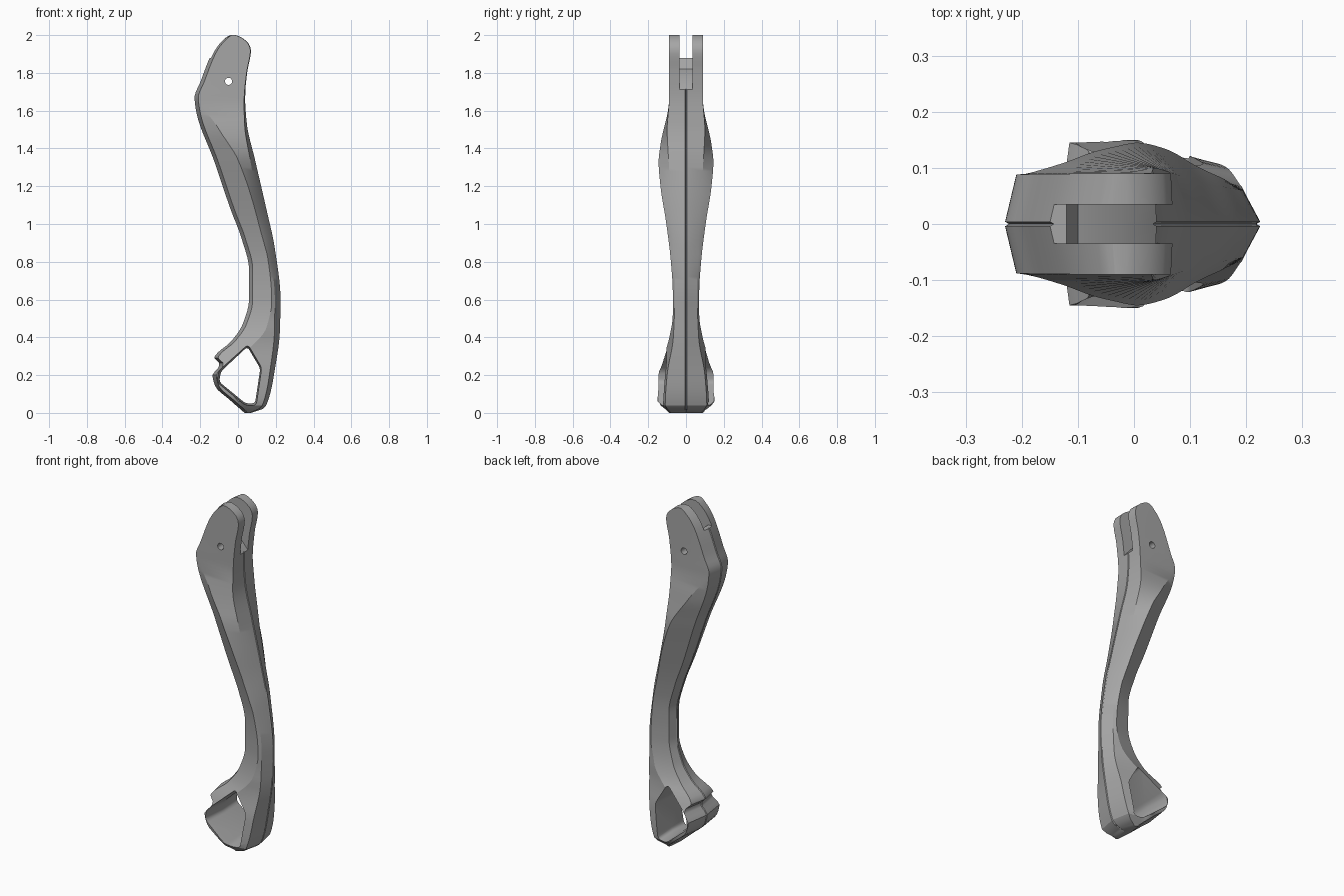
import bpy
import bmesh
import math
from mathutils import Vector

default = bpy.data.objects.get("Cube")
if default:
    bpy.data.objects.remove(default, do_unlink=True)

grey = bpy.data.materials.new("satin grey")
grey.use_nodes = True
colour = (0.38, 0.38, 0.38, 1)
grey.diffuse_color = colour
grey.node_tree.nodes["Principled BSDF"].inputs["Base Color"].default_value = colour


def smooth_profile(*keys):
    """Return a smooth function of height that never overshoots its keys."""
    heights = [k[0] for k in keys]
    values = [k[1] for k in keys]
    slopes = [(values[i + 1] - values[i]) / (heights[i + 1] - heights[i])
              for i in range(len(keys) - 1)]
    tangents = [slopes[0]]
    for before, after in zip(slopes, slopes[1:]):
        same_way = before * after > 0
        tangents.append(2 * before * after / (before + after) if same_way else 0)
    tangents.append(slopes[-1])

    def evaluate(z):
        z = min(max(z, heights[0]), heights[-1])
        i = 0
        while i < len(slopes) - 1 and z > heights[i + 1]:
            i += 1
        step = heights[i + 1] - heights[i]
        t = (z - heights[i]) / step
        s = 1 - t
        return (values[i] * s * s * (1 + 2 * t) + values[i + 1] * t * t * (3 - 2 * t)
                + step * t * s * (tangents[i] * s - tangents[i + 1] * t))
    return evaluate


def loft(name, rings):
    """Skin a list of closed rings and cap both ends."""
    bm = bmesh.new()
    skin = [[bm.verts.new(p) for p in ring] for ring in rings]
    count = len(skin[0])
    for low, high in zip(skin, skin[1:]):
        for i in range(count):
            j = (i + 1) % count
            bm.faces.new((low[i], low[j], high[j], high[i]))
    bm.faces.new(skin[0])
    bm.faces.new(skin[-1])
    bmesh.ops.recalc_face_normals(bm, faces=bm.faces)
    mesh = bpy.data.meshes.new(name)
    bm.to_mesh(mesh)
    bm.free()
    obj = bpy.data.objects.new(name, mesh)
    mesh.materials.append(grey)
    bpy.context.collection.objects.link(obj)
    return obj


def rounded(points, radius, steps=5):
    """Round the corners of a polygon in the xz plane."""
    out = []
    pts = [Vector(p) for p in points]
    for i, corner in enumerate(pts):
        a = corner + (pts[i - 1] - corner).normalized() * radius
        b = corner + (pts[(i + 1) % len(pts)] - corner).normalized() * radius
        for k in range(steps + 1):
            t = k / steps
            out.append(a * (1 - t) ** 2 + corner * 2 * t * (1 - t) + b * t * t)
    return out


def prism(name, outline, half, flare=1.0):
    """Extrude an xz outline across y, optionally wider at both ends."""
    centre = sum((Vector(p) for p in outline), Vector((0, 0))) / len(outline)
    rings = []
    for y, scale in ((-half, flare), (0, 1), (half, flare)):
        flat = [centre + (Vector(p) - centre) * scale for p in outline]
        rings.append([(p.x, y, p.y) for p in flat])
    return loft(name, rings)


# Side outline of the arm
inner_edge = smooth_profile(
    (0, .035), (.07, -.045), (.14, -.12), (.2, -.135), (.25, -.1), (.265, -.1),
    (.29, -.125), (.38, -.035), (.47, .025), (.6, .058), (.76, .058), (.92, .02),
    (1.08, -.04), (1.33, -.125), (1.6, -.222), (1.67, -.23), (1.75, -.2),
    (1.9, -.14), (1.96, -.1), (1.99, -.065), (2, -.04))
outer_edge = smooth_profile(
    (0, .07), (.03, .145), (.23, .195), (.44, .222), (.6, .225), (.87, .195),
    (1.08, .15), (1.34, .09), (1.53, .047), (1.66, .038), (1.8, .05),
    (1.92, .07), (1.96, .055), (1.99, .015), (2, -.01))

# Crease that runs diagonally down the flank, and the widths at each corner
crest_x = smooth_profile(
    (0, .05), (.05, 0), (.2, -.05), (.3, .02), (.45, .15), (.64, .185),
    (1, .11), (1.34, 0), (1.5, -.1), (1.66, -.19), (1.8, -.1), (2, -.03))
crest_width = smooth_profile(
    (0, .09), (.035, .12), (.05, .15), (.2, .15), (.3, .118), (.4, .088),
    (.52, .07), (.64, .07), (.8, .08), (1, .104), (1.2, .135), (1.33, .145),
    (1.42, .135), (1.66, .09), (2, .09))
inner_width = smooth_profile(
    (0, .08), (.05, .14), (.2, .145), (.3, .1), (.4, .065), (.6, .045),
    (1, .055), (1.3, .07), (1.5, .08), (1.66, .088), (2, .09))
outer_width = smooth_profile(
    (0, .08), (.04, .11), (.2, .1), (.4, .067), (.6, .06), (1, .07),
    (1.34, .092), (1.5, .1), (1.66, .09), (2, .09))
outer_bevel = smooth_profile((0, .02), (.6, .03), (1.2, .03), (1.7, .005), (2, .004))


def section(z):
    left, right = inner_edge(z), outer_edge(z)
    span = right - left
    a = left + min(.02, span * .2)
    b = right - min(outer_bevel(z), span * .2)
    crest = min(max(crest_x(z), a + span * .1), b - span * .1)
    groove = min(.007, span * .1)
    half = [(left, .004), (a, inner_width(z)), (crest, crest_width(z)),
            (b, outer_width(z)), (right, .004)]
    ring = [(left + groove, 0)] + half + [(right - groove, 0)]
    ring += [(x, -y) for x, y in reversed(half)]
    return [(x, y, z) for x, y in ring]


levels = sorted([i / 50 for i in range(101)] + [.005, .01, .25, .265, .29, 1.99, 1.995])
arm = loft("curved_arm", [section(z) for z in levels])

# Fork slot with a stepped floor, pin hole and rounded lower window
slot = prism("slot_cutter", [(-.3, 2.1), (-.3, 1.88), (-.12, 1.88), (-.1, 1.82),
                             (-.02, 1.78), (.05, 1.7), (.2, 1.7), (.2, 2.1)], .035)
pin_outline = [(-.05 + .019 * math.cos(i * math.tau / 24),
                1.755 + .019 * math.sin(i * math.tau / 24)) for i in range(24)]
pin = prism("pin_hole_cutter", pin_outline, .3)
window = prism("window_cutter",
               rounded([(.05, .35), (.118, .235), (.09, .05), (.04, .05),
                        (-.1, .165), (-.09, .22)], .02), .18, 1.13)

bpy.context.view_layer.objects.active = arm
for cutter in (slot, pin, window):
    cutter.hide_render = True
    cut = arm.modifiers.new(cutter.name, "BOOLEAN")
    cut.operation = "DIFFERENCE"
    cut.solver = "EXACT"
    cut.object = cutter
    bpy.ops.object.modifier_apply(modifier=cut.name)
    bpy.data.objects.remove(cutter, do_unlink=True)

bpy.ops.object.select_all(action="DESELECT")
arm.select_set(True)
bpy.ops.object.shade_smooth_by_angle(angle=math.radians(25))
